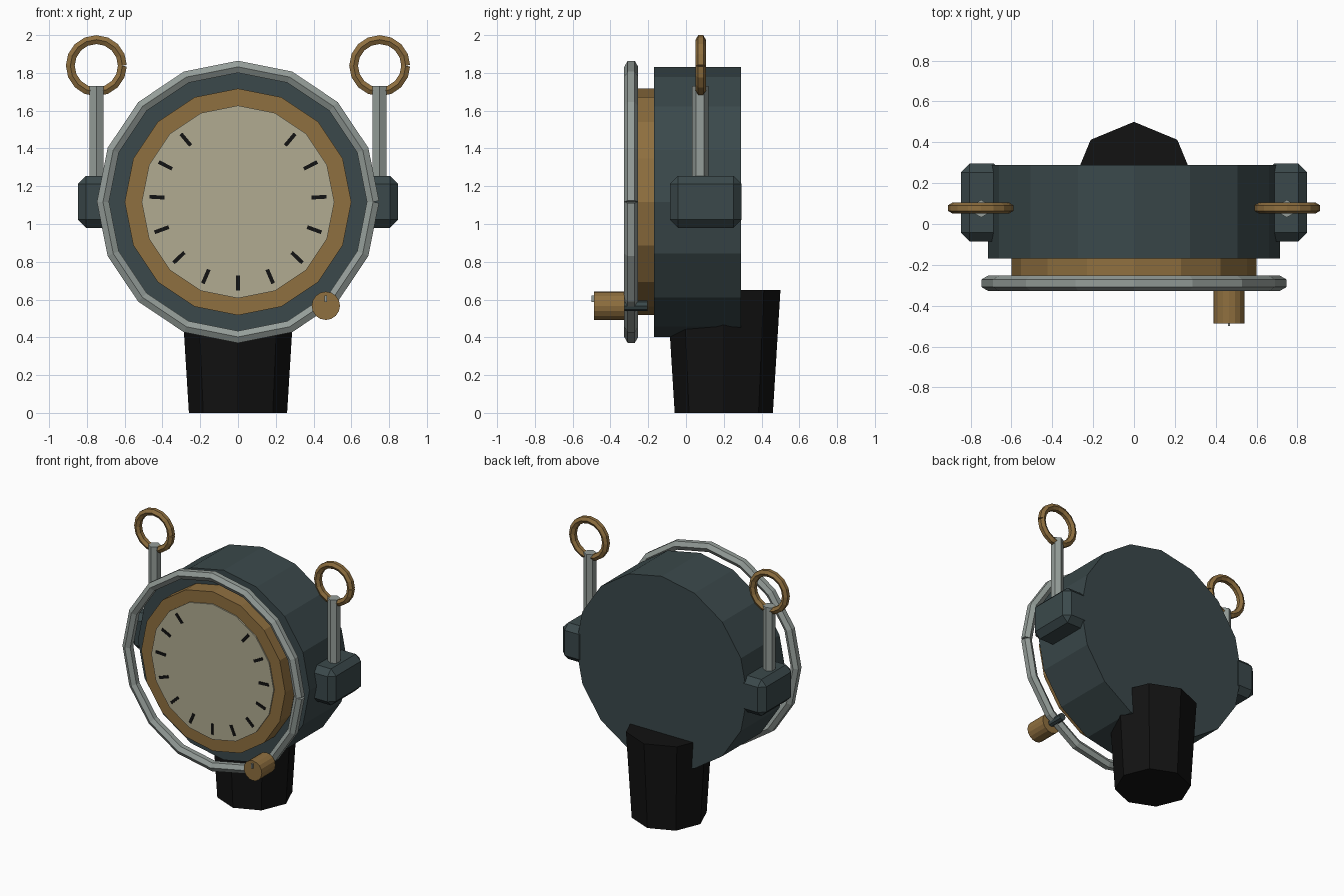
import bpy, bmesh, math
from mathutils import Vector, Matrix

if "Cube" in bpy.data.objects:
    bpy.data.objects.remove(bpy.data.objects["Cube"])

CZ = 1.117  # height of the dial centre


def material(name, rgb):
    m = bpy.data.materials.new(name)
    m.diffuse_color = (*rgb, 1)
    m.use_nodes = True
    m.node_tree.nodes["Principled BSDF"].inputs["Base Color"].default_value = m.diffuse_color
    return m


GREEN = material("dark_green_metal", (0.043, 0.066, 0.070))
BRASS = material("brass", (0.275, 0.160, 0.050))
STEEL = material("grey_steel", (0.30, 0.34, 0.32))
CREAM = material("cream_face", (0.44, 0.41, 0.285))
BLACK = material("black", (0.006, 0.006, 0.006))


def finish(bm, name, mat):
    bmesh.ops.recalc_face_normals(bm, faces=bm.faces)
    me = bpy.data.meshes.new(name)
    bm.to_mesh(me)
    bm.free()
    me.materials.append(mat)
    ob = bpy.data.objects.new(name, me)
    bpy.context.collection.objects.link(ob)
    return ob


def prism_z(name, mat, sides, r0, r1, x, y, z0, z1):
    """Upright prism or taper with a corner towards +y."""
    bm = bmesh.new()
    rot = Matrix.Rotation(math.pi / 2, 4, 'Z')
    bmesh.ops.create_cone(bm, cap_ends=True, segments=sides, radius1=r0, radius2=r1, depth=z1 - z0)
    # make sure a corner lies on the y axis
    if not any(abs(v.co.x) < 1e-4 for v in bm.verts):
        bmesh.ops.transform(bm, matrix=rot, verts=bm.verts)
    bmesh.ops.translate(bm, vec=(x, y, (z0 + z1) / 2), verts=bm.verts)
    return finish(bm, name, mat)


def drum_y(name, mat, sides, r, x, z, y0, y1):
    """Cylinder running front to back."""
    bm = bmesh.new()
    bmesh.ops.create_cone(bm, cap_ends=True, segments=sides, radius1=r, radius2=r, depth=y1 - y0)
    bmesh.ops.rotate(bm, matrix=Matrix.Rotation(math.pi / 2, 3, 'X'), verts=bm.verts)
    bmesh.ops.translate(bm, vec=(x, (y0 + y1) / 2, z), verts=bm.verts)
    return finish(bm, name, mat)


def box(name, mat, size, loc, bevel=0, spin=0):
    bm = bmesh.new()
    bmesh.ops.create_cube(bm, size=1)
    bmesh.ops.scale(bm, vec=size, verts=bm.verts)
    if bevel:
        bmesh.ops.bevel(bm, geom=bm.edges[:], offset=bevel, segments=1, affect='EDGES')
    bmesh.ops.rotate(bm, matrix=Matrix.Rotation(spin, 3, 'Y'), verts=bm.verts)
    bmesh.ops.translate(bm, vec=loc, verts=bm.verts)
    return finish(bm, name, mat)


def split_ring(name, mat, radius, tube, centre, n=16):
    """Hex wire bent into a ring whose square-cut ends meet at +x."""
    bm = bmesh.new()
    rows = []
    for i in range(n + 1):
        a = 2 * math.pi * i / n
        lean = a + (math.pi / n if i == 0 else -math.pi / n if i == n else 0)
        p = Vector(centre) + radius * Vector((math.cos(a), 0, math.sin(a)))
        out = Vector((math.cos(lean), 0, math.sin(lean)))
        rows.append([bm.verts.new(p + tube * (math.sin(t) * out + math.cos(t) * Vector((0, 1, 0))))
                     for t in (k * math.pi / 3 for k in range(6))])
    for r, s in zip(rows, rows[1:]):
        for k in range(6):
            bm.faces.new((r[k], r[(k + 1) % 6], s[(k + 1) % 6], s[k]))
    bm.faces.new(rows[0])
    bm.faces.new(rows[-1])
    return finish(bm, name, mat)


# main housing, brass bezel and dial face
drum_y("housing", GREEN, 16, 0.715, 0, CZ, -0.17, 0.29)
drum_y("bezel", BRASS, 16, 0.60, 0, CZ, -0.295, -0.16)
drum_y("dial_face", CREAM, 16, 0.51, 0, CZ, -0.304, -0.29)

# thirteen scale marks, open at the top
for i in range(13):
    a = math.radians(130 + i * 280 / 12)
    box(f"scale_mark_{i}", BLACK, (0.08, 0.012, 0.02),
        (0.43 * math.cos(a), -0.304, CZ + 0.43 * math.sin(a)), spin=-a)

# floating front guard ring
split_ring("guard_ring", STEEL, 0.715, 0.037, (0, -0.29, CZ))

# clamp knob with shaft and pointer
drum_y("knob", BRASS, 16, 0.075, 0.465, 0.567, -0.488, -0.325)
drum_y("knob_shaft", GREEN, 8, 0.027, 0.465, 0.567, -0.35, -0.205)
box("knob_pointer", STEEL, (0.012, 0.02, 0.035), (0.465, -0.49, 0.605))

# tapered handle underneath
prism_z("handle", BLACK, 8, 0.26, 0.30, 0, 0.20, 0, 0.65)

# side brackets, posts and eye rings
for side, s in (("left", -1), ("right", 1)):
    box(side + "_bracket", GREEN, (0.205, 0.38, 0.275), (s * 0.745, 0.105, 1.117), bevel=0.043)
    prism_z(side + "_post", STEEL, 6, 0.043, 0.043, s * 0.748, 0.075, 1.2, 1.73)
    split_ring(side + "_eye_ring", BRASS, 0.138, 0.027, (s * 0.75, 0.078, 1.838))
